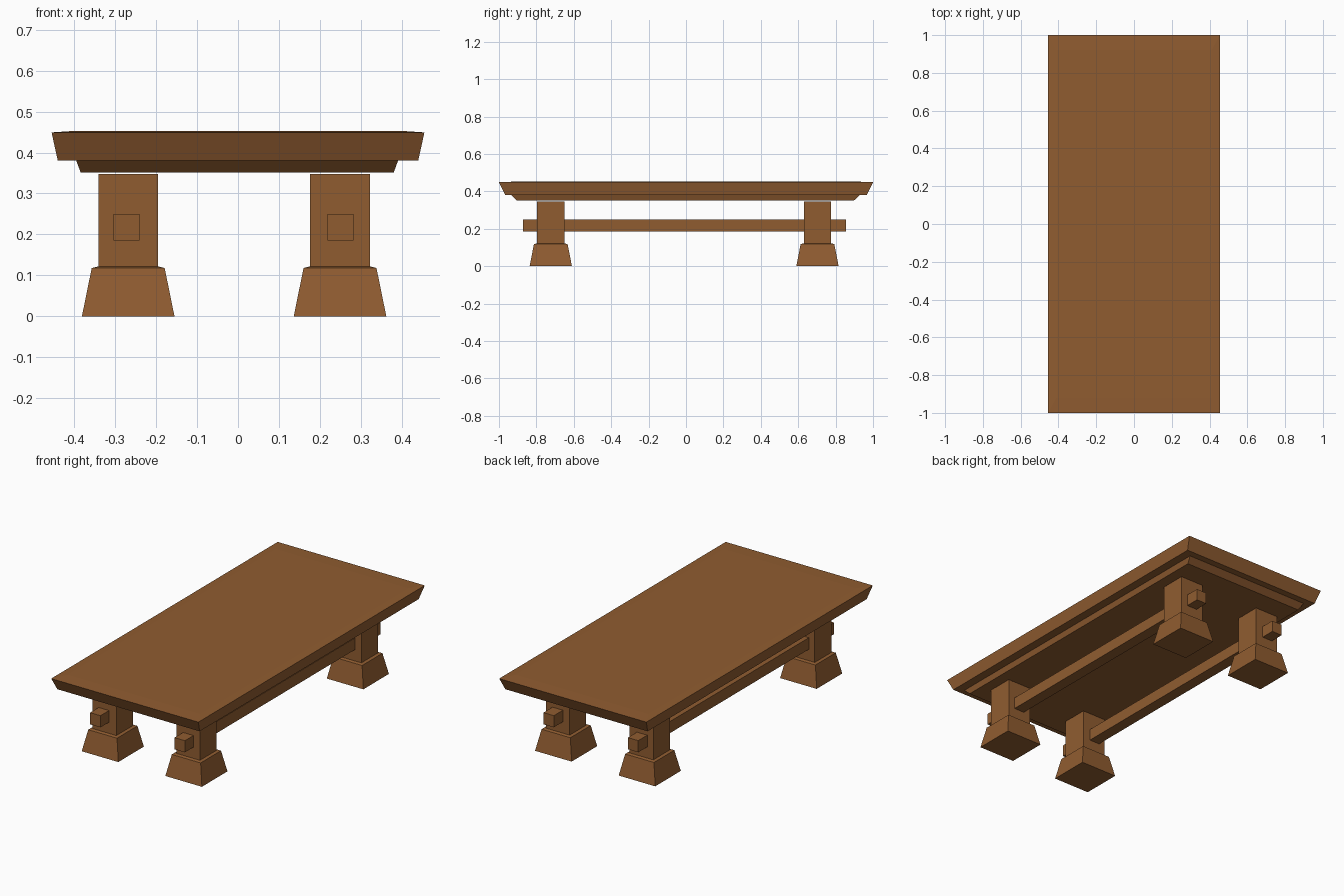
import bpy, bmesh

if "Cube" in bpy.data.objects:
    bpy.data.objects.remove(bpy.data.objects["Cube"])

wood = bpy.data.materials.new("brown_wood")
wood.diffuse_color = (0.28, 0.108, 0.03, 1)
wood.use_nodes = True
wood.node_tree.nodes["Principled BSDF"].inputs["Base Color"].default_value = wood.diffuse_color


def loft(name, levels, cx=0.0, cy=0.0):
    """Stack of rectangles (half x, half y, z) joined into a closed solid."""
    bm = bmesh.new()
    rings = [[bm.verts.new((cx + sx * hx, cy + sy * hy, z))
              for sx, sy in ((-1, -1), (1, -1), (1, 1), (-1, 1))]
             for hx, hy, z in levels]
    for a, b in zip(rings, rings[1:]):
        for i in range(4):
            j = (i + 1) % 4
            bm.faces.new((a[i], a[j], b[j], b[i]))
    bm.faces.new(rings[0][::-1])
    bm.faces.new(rings[-1])
    mesh = bpy.data.meshes.new(name)
    bm.to_mesh(mesh)
    bm.free()
    mesh.materials.append(wood)
    obj = bpy.data.objects.new(name, mesh)
    bpy.context.collection.objects.link(obj)
    return obj


# Tabletop with sloped edges and a very slightly raised centre
loft("tabletop", [(0.44, 0.967, 0.381), (0.455, 1.0, 0.449), (0.41, 0.92, 0.452)])

# Smaller slab under the tabletop
loft("under_slab", [(0.382, 0.901, 0.351), (0.393, 0.932, 0.381)], cx=-0.002, cy=-0.003)

# Four legs: flared foot, small ledge, square post
for side, x in (("left", -0.268), ("right", 0.249)):
    for end, y in (("front", -0.723), ("back", 0.703)):
        loft(f"{end}_{side}_leg",
             [(0.113, 0.113, 0.0), (0.089, 0.09, 0.118),
              (0.073, 0.073, 0.122), (0.073, 0.073, 0.347)], x, y)

# Long stretchers passing through the legs
for side, x in (("left", -0.272), ("right", 0.25)):
    loft(f"{side}_stretcher", [(0.032, 0.864, 0.185), (0.032, 0.864, 0.25)], x, -0.008)
